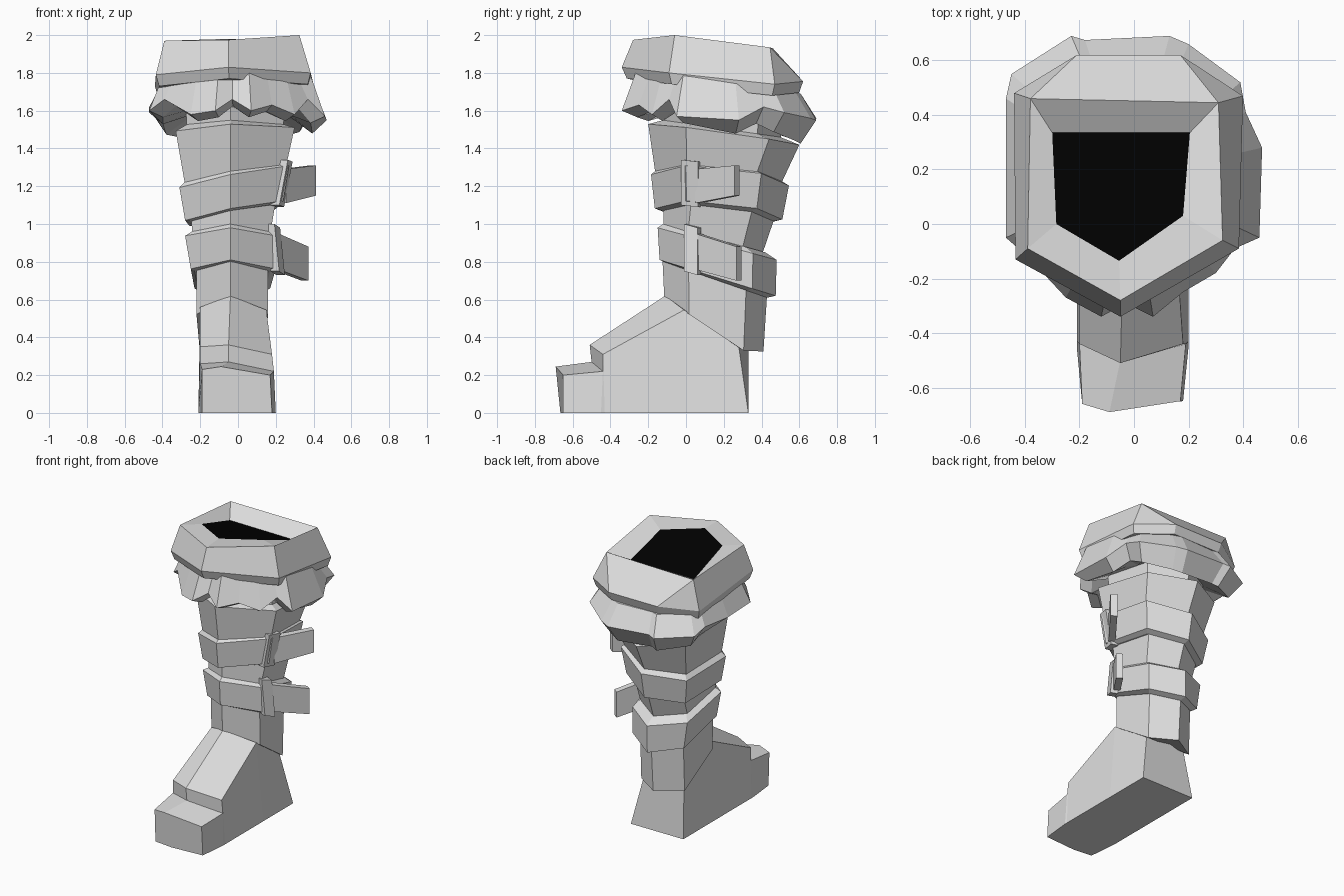
import bpy, bmesh, math
from mathutils import Vector

cube = bpy.data.objects.get("Cube")
if cube:
    bpy.data.objects.remove(cube, do_unlink=True)


def material(name, rgb):
    m = bpy.data.materials.new(name)
    m.use_nodes = True
    m.diffuse_color = (*rgb, 1)
    m.node_tree.nodes["Principled BSDF"].inputs["Base Color"].default_value = (*rgb, 1)
    return m


GREY = material("light grey", (0.73, 0.73, 0.73))
BLACK = material("black", (0.0, 0.0, 0.0))


def loft(name, rings, cap_start=True, cap_end=True, mat=GREY):
    """Skin a list of equal-length closed point rings."""
    bm = bmesh.new()
    rows = [[bm.verts.new(p) for p in r] for r in rings]
    n = len(rows[0])
    for a, b in zip(rows, rows[1:]):
        for i in range(n):
            j = (i + 1) % n
            bm.faces.new((a[i], a[j], b[j], b[i]))
    if cap_start:
        bm.faces.new(rows[0][::-1])
    if cap_end:
        bm.faces.new(rows[-1])
    bmesh.ops.remove_doubles(bm, verts=bm.verts, dist=0.0005)
    if len(bm.faces) > 1:
        bmesh.ops.recalc_face_normals(bm, faces=bm.faces)
    me = bpy.data.meshes.new(name)
    bm.to_mesh(me)
    bm.free()
    me.materials.append(mat)
    ob = bpy.data.objects.new(name, me)
    bpy.context.collection.objects.link(ob)
    return ob


def hexring(xl, xr, yf, yb, zf, zb, tilt=0.0):
    """Six-sided leg section with a front and a back ridge, sloping front to back."""
    d = yb - yf
    pts = [(-.04, 0), (xr, .25), (xr * .85, .8), (-.03, 1), (xl * .92, .8), (xl, .25)]
    return [(x, yf + t * d, max(.325, zf + (zb - zf) * t + tilt * x)) for x, t in pts]


# Leg: stacked tapered sections and bands
leg_parts = {
    "ankle": [(-.22, .16, -.115, .41, .61, .26), (-.22, .16, -.125, .43, .82, .64)],
    "lower_strap": [(-.23, .17, -.12, .43, .80, .61), (-.25, .20, -.14, .475, .81, .62),
                    (-.28, .20, -.15, .48, .98, .81), (-.24, .17, -.12, .42, 1.0, .85)],
    "lower_calf": [(-.24, .17, -.12, .40, .98, .83), (-.25, .20, -.12, .47, 1.10, 1.04, .18)],
    "upper_strap": [(-.25, .21, -.13, .46, 1.08, 1.02, .2), (-.28, .24, -.165, .51, 1.09, 1.03, .2),
                    (-.31, .27, -.185, .545, 1.27, 1.21, .2), (-.28, .25, -.16, .51, 1.29, 1.23, .18)],
    "upper_calf": [(-.28, .25, -.16, .50, 1.26, 1.21, .15), (-.33, .30, -.20, .60, 1.53, 1.42, .03),
                   (-.27, .24, -.12, .50, 1.55, 1.46)],
    "leg_neck": [(-.27, .24, -.12, .50, 1.53, 1.44), (-.28, .25, -.13, .52, 1.68, 1.62)],
}
for part, sections in leg_parts.items():
    loft(part, [hexring(*s) for s in sections])


# Foot: sections from toe to heel, sole corners then upper edge
def foot_section(yb, xl, xr, right, mid, left):
    return [(xl, yb, 0), ((xl + xr) / 2 - .05, yb - (.015 if yb < -.6 else 0), 0),
            (xr, yb, 0), right, mid, left]


loft("foot", [
    foot_section(-.65, -.19, .18, (.17, -.65, .20), (-.09, -.69, .245), (-.19, -.66, .23)),
    foot_section(-.45, -.21, .20, (.19, -.44, .22), (-.05, -.50, .27), (-.20, -.44, .26)),
    foot_section(-.43, -.21, .20, (.18, -.44, .31), (-.05, -.51, .36), (-.20, -.44, .35)),
    foot_section(0, -.21, .20, (.15, -.01, .545), (-.04, -.11, .62), (-.20, -.01, .56)),
    foot_section(.33, -.21, .20, (.13, .28, .345), (-.03, .33, .34), (-.18, .28, .345)),
])

# Ruffle: scalloped outer edge folding under to the leg
outer = [(-.03, -.29, 1.66), (.07, -.34, 1.60), (.18, -.25, 1.63), (.30, -.18, 1.58),
         (.37, -.09, 1.66), (.46, -.05, 1.57), (.47, .28, 1.55), (.41, .41, 1.62),
         (.39, .52, 1.59), (.20, .66, 1.56), (.13, .69, 1.55), (-.18, .675, 1.57), (-.23, .69, 1.56),
         (-.45, .55, 1.58), (-.47, .46, 1.62), (-.47, .20, 1.59), (-.47, -.05, 1.60),
         (-.39, -.12, 1.66), (-.25, -.27, 1.58), (-.12, -.34, 1.60)]


def shrink(k, zfun):
    return [(-.01 + (x + .01) * k, .17 + (y - .17) * k, zfun(y, z)) for x, y, z in outer]


loft("ruffle", [
    shrink(.55, lambda y, z: 1.60 - .06 * y),
    shrink(.84, lambda y, z: z - .035 - .13 * max(y, 0)),
    outer,
    shrink(.84, lambda y, z: 1.78 - .13 * y),
])

# Cuff: seven-sided collar that narrows to a five-sided rim
mid_ring = [(-.05, -.34, 1.83), (.385, -.09, 1.80), (.40, .47, 1.74), (.17, .62, 1.755),
            (-.21, .62, 1.755), (-.44, .48, 1.73), (-.435, -.13, 1.79)]
low_ring = [(x * .96, .19 + (y - .19) * .95, z - .06) for x, y, z in mid_ring]
top_ring = [(-.05, -.28, 1.975), (.325, -.06, 2.0), (.31, .445, 1.935), (.31, .445, 1.935),
            (-.38, .46, 1.93), (-.38, .46, 1.93), (-.39, -.09, 1.97)]
hole = [(-.055, -.135, 1.98), (.18, .03, 1.97), (.205, .335, 1.86), (.205, .335, 1.86),
        (-.30, .335, 1.865), (-.30, .335, 1.865), (-.285, 0, 1.97)]
loft("cuff", [low_ring, mid_ring, top_ring, hole], cap_end=False)

# Dark opening
loft("opening", [[hole[i] for i in (0, 1, 2, 4, 6)]], cap_start=False, mat=BLACK)


# Buckles and loose strap tails on the outer side
def slab(name, start, end, thick, z0, z1, lean=0.0):
    """Upright plate from start to end in plan; z0, z1 are (bottom, top) per end, lean shifts the top in x."""
    a, b = Vector(start), Vector(end)
    d = (b - a).normalized()
    n = Vector((d.y, -d.x)) * thick / 2
    ends = []
    for p, (lo, hi) in ((a, z0), (b, z1)):
        q, r = p + n, p - n
        ends.append([(q.x, q.y, lo), (r.x, r.y, lo), (r.x + lean, r.y, hi), (q.x + lean, q.y, hi)])
    return loft(name, ends)


slab("upper_buckle", (.195, -.02), (.22, .07), .05, (1.10, 1.34), (1.09, 1.33), .045)
slab("upper_strap_tail", (.235, .06), (.395, .27), .045, (1.11, 1.29), (1.15, 1.31))
slab("lower_buckle", (.195, 0), (.225, .07), .05, (.75, 1.0), (.73, .98), -.025)
slab("lower_strap_tail", (.195, .06), (.355, .28), .045, (.76, .95), (.70, .88))
